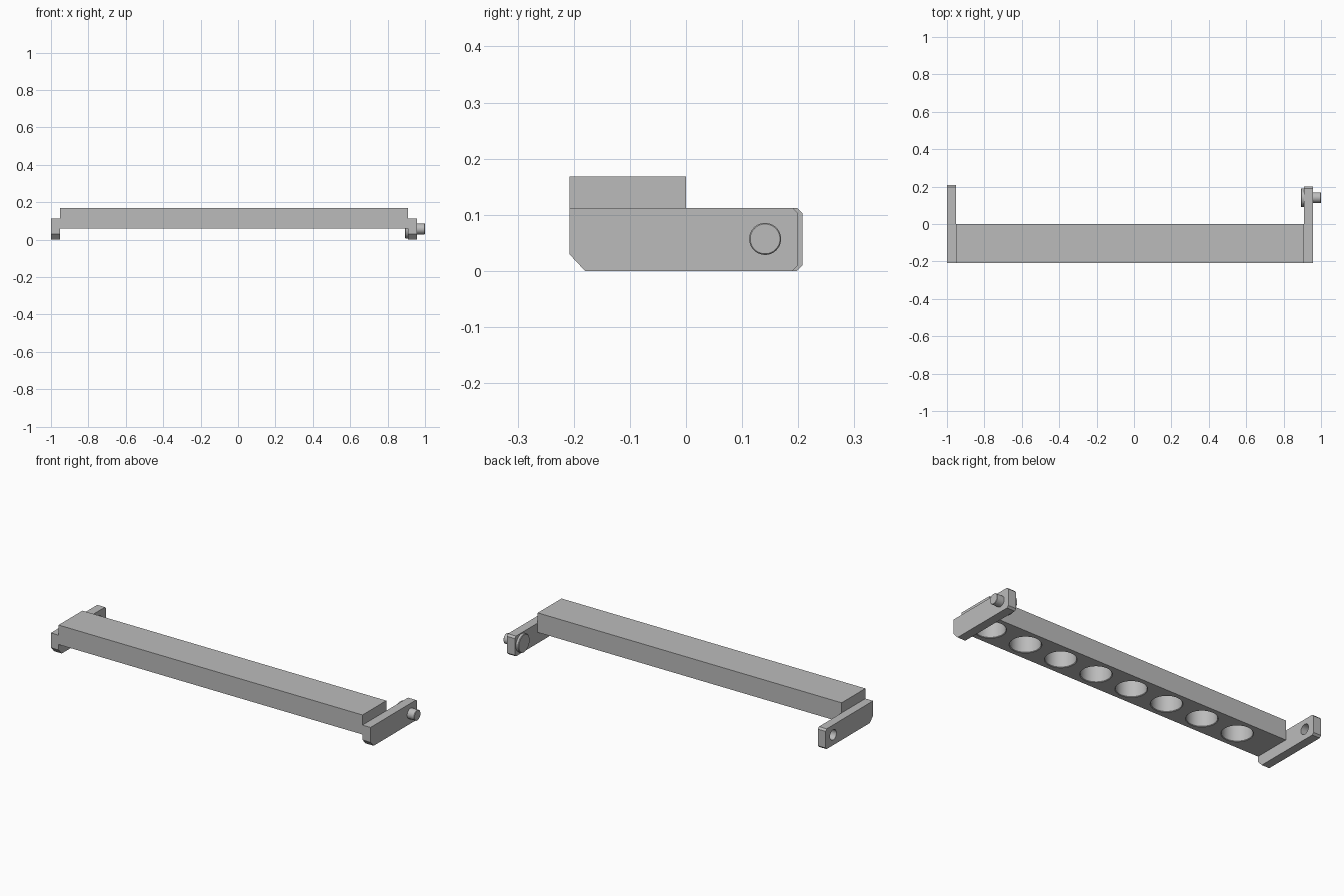
import bpy, bmesh, math
from mathutils import Matrix, Vector

cube = bpy.data.objects.get("Cube")
if cube:
    bpy.data.objects.remove(cube, do_unlink=True)

GREY = (0.5, 0.5, 0.5, 1.0)
grey = bpy.data.materials.new("plain_grey")
grey.use_nodes = True
grey.diffuse_color = GREY
grey.node_tree.nodes["Principled BSDF"].inputs["Base Color"].default_value = GREY


def finish(name, bm):
    bmesh.ops.recalc_face_normals(bm, faces=bm.faces)
    mesh = bpy.data.meshes.new(name)
    bm.to_mesh(mesh)
    bm.free()
    mesh.materials.append(grey)
    obj = bpy.data.objects.new(name, mesh)
    bpy.context.collection.objects.link(obj)
    return obj


def activate(obj):
    bpy.ops.object.select_all(action='DESELECT')
    obj.select_set(True)
    bpy.context.view_layer.objects.active = obj


def smooth(obj):
    activate(obj)
    bpy.ops.object.shade_smooth_by_angle(angle=math.radians(30))


def prism(name, outline, x0, x1):
    """Extrude a (y, z) outline from x0 to x1."""
    bm = bmesh.new()
    face = bm.faces.new([bm.verts.new((x0, y, z)) for y, z in outline])
    ext = bmesh.ops.extrude_face_region(bm, geom=[face])
    moved = [v for v in ext["geom"] if isinstance(v, bmesh.types.BMVert)]
    bmesh.ops.translate(bm, verts=moved, vec=(x1 - x0, 0, 0))
    return finish(name, bm)


def add_lathe(bm, profile, matrix, sides=48):
    """Revolve (radius, height) points about local z into a closed solid."""
    rings = []
    for r, h in profile:
        angles = [2 * math.pi * i / sides for i in range(sides)]
        rings.append([bm.verts.new(matrix @ Vector((r * math.cos(a), r * math.sin(a), h)))
                      for a in angles])
    for low, high in zip(rings, rings[1:]):
        for i in range(sides):
            j = (i + 1) % sides
            bm.faces.new((low[i], low[j], high[j], high[i]))
    bm.faces.new(rings[0][::-1])
    bm.faces.new(rings[-1])


def cut(obj, bm):
    cutter = finish("cutter", bm)
    cutter.hide_render = True
    mod = obj.modifiers.new("holes", 'BOOLEAN')
    mod.operation = 'DIFFERENCE'
    mod.solver = 'EXACT'
    mod.object = cutter
    activate(obj)
    bpy.ops.object.modifier_apply(modifier=mod.name)
    bpy.data.objects.remove(cutter, do_unlink=True)


def arm_outline(back):
    """Side shape of an arm: big chamfer low in front, small ones at the back."""
    c = 0.01
    return [(-0.18, 0), (back - c, 0), (back, c), (back, 0.112 - c),
            (back - c, 0.112), (FRONT, 0.112), (FRONT, 0.03)]


FRONT = -0.208
BAR_LEFT, BAR_RIGHT = -0.953, 0.908
PIVOT_Y, PIVOT_Z = 0.141, 0.057
ALONG_X = Matrix.Rotation(math.pi / 2, 4, 'Y')

# Main bar with a row of blind round pockets underneath
bar = prism("main_bar", [(FRONT, 0.06), (0, 0.06), (0, 0.168), (FRONT, 0.168)],
            BAR_LEFT, BAR_RIGHT)
bm = bmesh.new()
pocket = [(0.079, -0.02), (0.079, 0), (0.076, 0.003), (0.076, 0.098)]
for i in range(8):
    add_lathe(bm, pocket, Matrix.Translation((-0.735 + 0.2215 * i, -0.104, 0.06)))
cut(bar, bm)
smooth(bar)

# Arm with a through hole at one end
hole_arm = prism("hole_arm", arm_outline(0.208), -1.0, BAR_LEFT)
bm = bmesh.new()
add_lathe(bm, [(0.028, -0.1), (0.028, 0.1)],
          Matrix.Translation((-0.975, PIVOT_Y, PIVOT_Z)) @ ALONG_X)
cut(hole_arm, bm)
smooth(hole_arm)

# Arm carrying the pivot pin at the other end
pin_arm = prism("pin_arm", arm_outline(0.2), BAR_RIGHT, 0.957)

# Headed pivot pin through the arm
bm = bmesh.new()
pin = [(0.047, 0.892), (0.05, 0.895), (0.05, BAR_RIGHT), (0.0285, BAR_RIGHT),
       (0.0285, 0.998), (0.0265, 1.0)]
add_lathe(bm, pin, Matrix.Translation((0, PIVOT_Y, PIVOT_Z)) @ ALONG_X)
smooth(finish("pivot_pin", bm))
